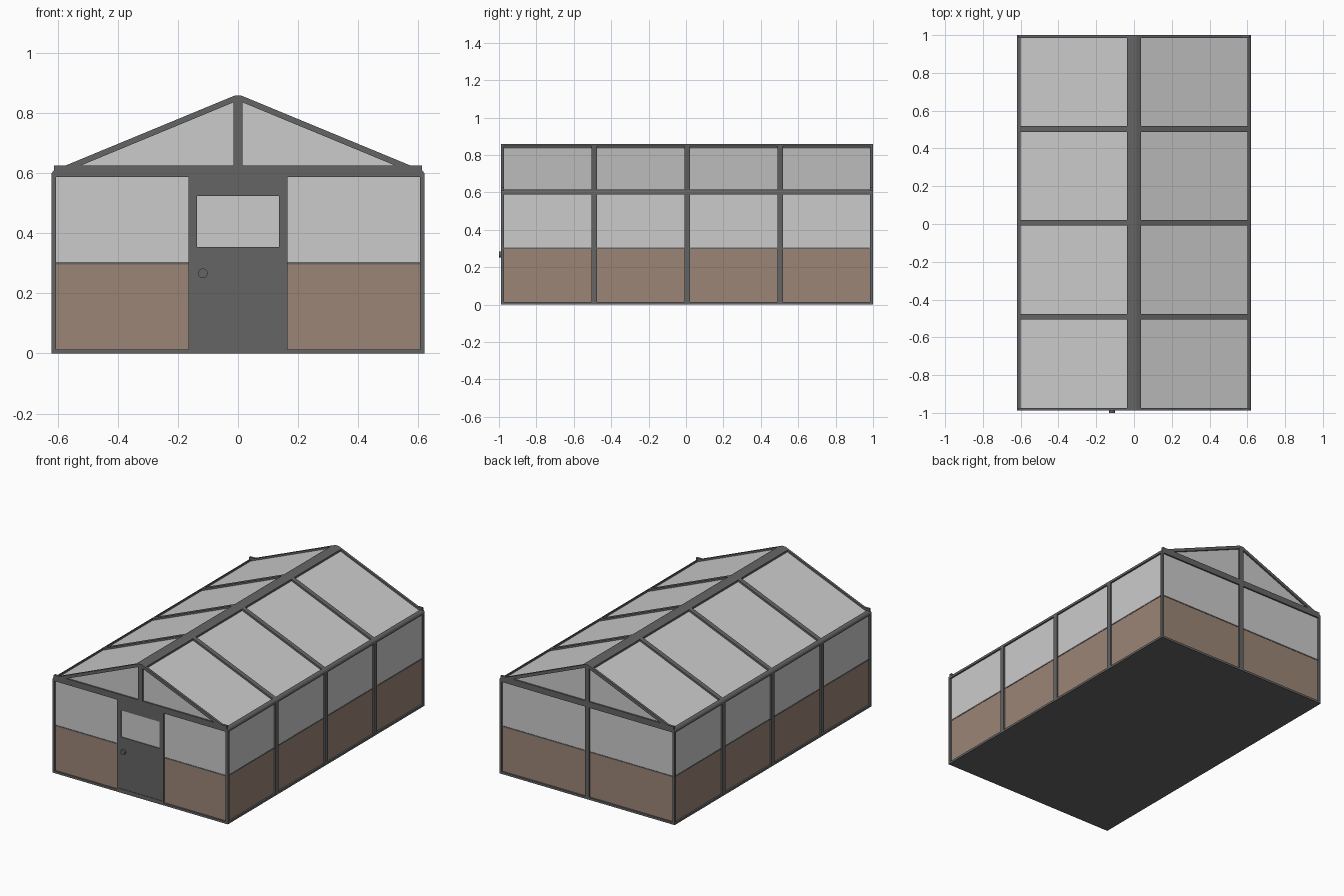
import bpy, bmesh, math
from mathutils import Matrix

if "Cube" in bpy.data.objects:
    bpy.data.objects.remove(bpy.data.objects["Cube"])

def material(name, rgb):
    m = bpy.data.materials.new(name)
    m.diffuse_color = (*rgb, 1)
    m.use_nodes = True
    m.node_tree.nodes["Principled BSDF"].inputs["Base Color"].default_value = m.diffuse_color
    return m

FRAME = material("dark_frame", (0.13, 0.13, 0.13))
BROWN = material("brown_panel", (0.33, 0.235, 0.18))
GLASS = material("glazing", (0.55, 0.55, 0.55))

YF, YB = -0.988, 1.0            # front and back faces
YM = (YF + YB) / 2
W = 0.62                        # half width
T = 0.015                       # frame depth

def finish(name, bm, mat):
    bmesh.ops.recalc_face_normals(bm, faces=bm.faces[:])
    me = bpy.data.meshes.new(name)
    bm.to_mesh(me)
    bm.free()
    me.materials.append(mat)
    ob = bpy.data.objects.new(name, me)
    bpy.context.collection.objects.link(ob)
    return ob

def boxes(name, mat, *ranges):
    """One object out of (x0, x1, y0, y1, z0, z1) boxes."""
    bm = bmesh.new()
    for x0, x1, y0, y1, z0, z1 in ranges:
        mtx = Matrix.Translation(((x0 + x1) / 2, (y0 + y1) / 2, (z0 + z1) / 2)) \
            @ Matrix.Diagonal((x1 - x0, y1 - y0, z1 - z0, 1))
        bmesh.ops.create_cube(bm, size=1, matrix=mtx)
    return finish(name, bm, mat)

def prism(name, pts, y0, y1, mat):
    """Extrude an x-z outline along y."""
    bm = bmesh.new()
    f = bm.faces.new([bm.verts.new((x, y0, z)) for x, z in pts])
    r = bmesh.ops.extrude_face_region(bm, geom=[f])
    vs = [g for g in r["geom"] if isinstance(g, bmesh.types.BMVert)]
    bmesh.ops.translate(bm, verts=vs, vec=(0, y1 - y0, 0))
    return finish(name, bm, mat)

def mirror(pts):
    return [(-x, z) for x, z in reversed(pts)]

def roof_z(x, drop=0.0):
    return 0.863 - 0.4135 * abs(x) - drop

# Floor slab and sills
boxes("floor", FRAME, (-W, W, YF, YB, 0, 0.014))

# Arched frames: posts and rafters in one outline, five along the length
right_out = [(0.012, roof_z(0.012)), (0.606, roof_z(0.606)), (0.616, 0.607), (W, 0.6), (W, 0)]
right_in = [(W - T, 0), (W - T, roof_z(W - T, 0.021)), (0.0, roof_z(0, 0.021))]
arch = right_out + right_in + mirror(right_in)[1:] + mirror(right_out)
half = (YB - YF) / 2
for i in range(5):
    y = YM + (i - 2) * half / 2
    y0, y1 = max(y - 0.015, YF), min(y + 0.015, YB)
    if i == 0:
        y1 = YF + T
    if i == 4:
        y0 = YB - T
    prism(f"arch_frame_{i + 1}", arch, y0, y1, FRAME)

# Ridge cap
prism("ridge", [(-0.036, roof_z(0.036)), (-0.012, roof_z(0.012)), (0.012, roof_z(0.012)),
                (0.036, roof_z(0.036)), (0.036, roof_z(0.036, 0.02)),
                (0, roof_z(0, 0.02)), (-0.036, roof_z(0.036, 0.02))], YF, YB, FRAME)

for s, side in ((1, "right"), (-1, "left")):
    # Eave rail
    eave = [(0.6, 0.588), (W, 0.588), (W, 0.6), (0.616, 0.607), (0.606, roof_z(0.606)),
            (0.6, roof_z(0.6))]
    prism(f"{side}_eave_rail", [(s * x, z) for x, z in eave], YF, YB, FRAME)
    # Roof glazing
    pane = [(0.0, roof_z(0, 0.012)), (0.607, roof_z(0.607, 0.012)),
            (0.607, roof_z(0.607, 0.017)), (0.0, roof_z(0, 0.017))]
    prism(f"{side}_roof_glazing", [(s * x, z) for x, z in pane], YF + 0.008, YB - 0.008, GLASS)
    # Side wall: brown lower panel, rail and upper glazing
    a, b = sorted((s * 0.604, s * 0.61))
    boxes(f"{side}_lower_panel", BROWN, (a, b, YF + 0.01, YB - 0.01, 0.01, 0.3))
    boxes(f"{side}_glazing", GLASS, (a, b, YF + 0.01, YB - 0.01, 0.3, 0.592))
    a, b = sorted((s * 0.603, s * 0.612))
    boxes(f"{side}_mid_rail", FRAME, (a, b, YF + 0.01, YB - 0.01, 0.297, 0.305))

# End walls
for end, y, d, gap in (("front", YF, 1, 0.158), ("back", YB, -1, 0.0)):
    def span(p, q):
        return sorted((y + d * p, y + d * q))
    f0, f1 = span(0, T)
    g0, g1 = span(0.01, T + 0.001)
    m0, m1 = span(0.008, T + 0.002)
    boxes(f"{end}_tie_beam", FRAME, (-0.612, 0.612, f0, f1, 0.588, 0.626))
    boxes(f"{end}_king_post", FRAME, (-0.015, 0.015, f0, f1, 0.62, roof_z(0.015, 0.005)))
    prism(f"{end}_gable_glazing", [(-0.58, 0.608), (0.58, 0.608), (0, roof_z(0, 0.015))],
          g0, g1, GLASS)
    sides = [(gap, 0.61), (-0.61, -gap)]
    boxes(f"{end}_lower_panels", BROWN, *[(a, b, g0, g1, 0.01, 0.3) for a, b in sides])
    boxes(f"{end}_glazing", GLASS, *[(a, b, g0, g1, 0.3, 0.592) for a, b in sides])
    boxes(f"{end}_mid_rails", FRAME, *[(a, b, m0, m1, 0.297, 0.305) for a, b in sides])
boxes("back_post", FRAME, (-0.015, 0.015, YB - T, YB, 0.01, 0.6))

# Door: frame, leaf, window and knob
boxes("door_frame", FRAME, (-0.165, -0.155, YF, YF + T, 0, 0.6), (0.155, 0.165, YF, YF + T, 0, 0.6),
      (-0.16, 0.16, YF, YF + T, 0, 0.025), (-0.16, 0.16, YF, YF + T, 0.575, 0.6))
d0, d1 = YF + 0.003, YF + T
boxes("door_leaf", FRAME, (-0.155, 0.155, d0, d1, 0.025, 0.355), (-0.155, 0.155, d0, d1, 0.525, 0.575),
      (-0.155, -0.136, d0, d1, 0.355, 0.525), (0.136, 0.155, d0, d1, 0.355, 0.525))
boxes("door_window", GLASS, (-0.137, 0.137, YF + 0.008, YF + 0.012, 0.354, 0.526))
bm = bmesh.new()
bmesh.ops.create_cone(bm, cap_ends=True, segments=24, radius1=0.016, radius2=0.016, depth=0.016,
                      matrix=Matrix.Translation((-0.117, -0.992, 0.267))
                      @ Matrix.Rotation(math.pi / 2, 4, "X"))
finish("door_knob", bm, FRAME)
